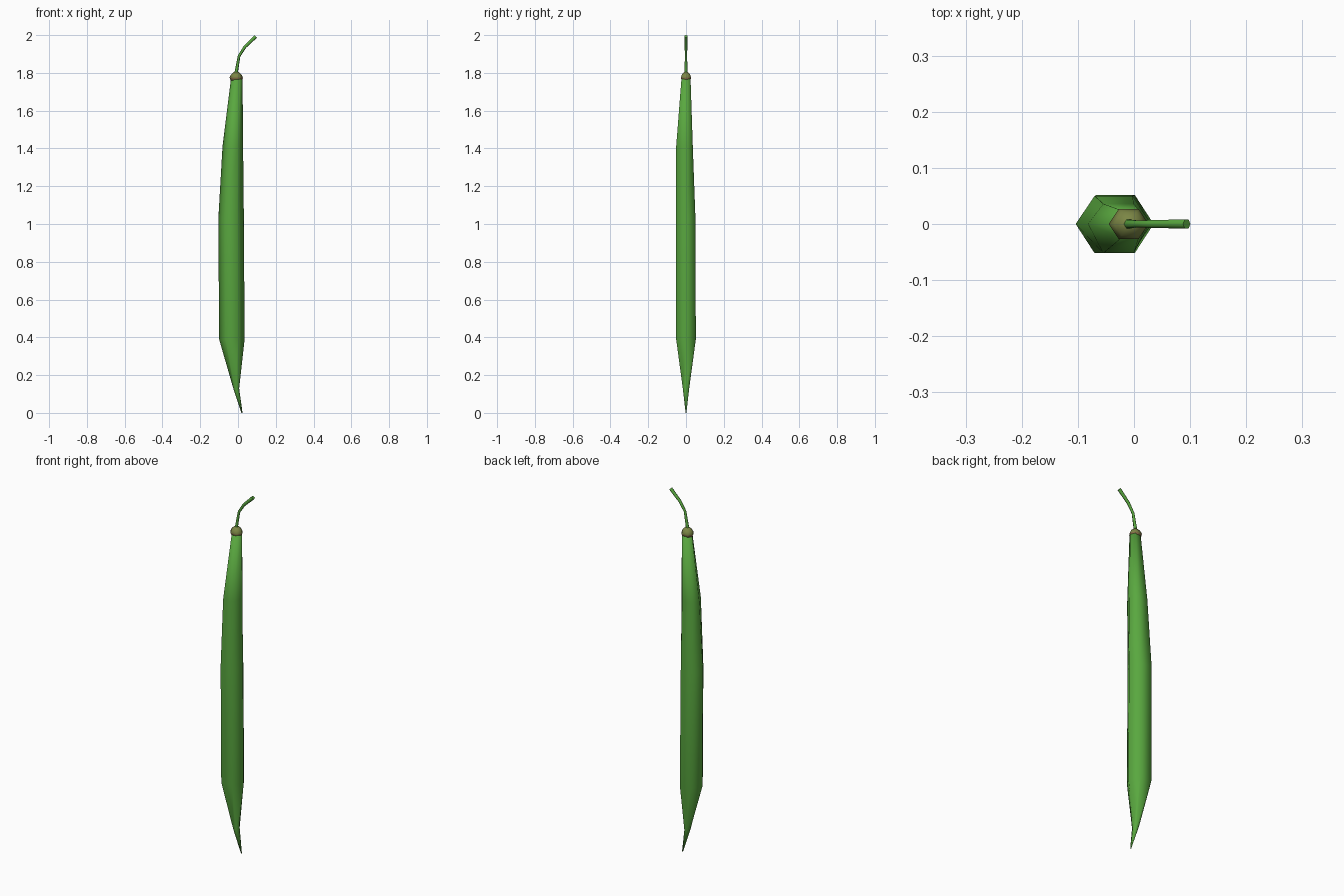
import bpy, bmesh, math
from mathutils import Vector

if "Cube" in bpy.data.objects:
    bpy.data.objects.remove(bpy.data.objects["Cube"])


def material(name, rgb):
    m = bpy.data.materials.new(name)
    m.diffuse_color = (*rgb, 1)
    m.use_nodes = True
    m.node_tree.nodes["Principled BSDF"].inputs["Base Color"].default_value = m.diffuse_color
    return m


green = material("bean_green", (0.10, 0.39, 0.05))
olive = material("cap_olive", (0.20, 0.24, 0.06))
brown = material("cap_brown", (0.22, 0.15, 0.06))


def loft(name, rings, mats, rule=None):
    """Skin a list of rings (equal point counts) and close both ends."""
    bm = bmesh.new()
    loops = [[bm.verts.new(p) for p in ring] for ring in rings]
    n = len(loops[0])
    for a, b in zip(loops, loops[1:]):
        for i in range(n):
            j = (i + 1) % n
            bm.faces.new((a[i], a[j], b[j], b[i]))
    bm.faces.new(loops[0][::-1])
    bm.faces.new(loops[-1])
    bmesh.ops.remove_doubles(bm, verts=bm.verts, dist=1e-5)
    bmesh.ops.recalc_face_normals(bm, faces=bm.faces)
    for f in bm.faces:
        f.smooth = True
        if rule:
            f.material_index = rule(f)
    me = bpy.data.meshes.new(name)
    bm.to_mesh(me)
    bm.free()
    for m in mats:
        me.materials.append(m)
    ob = bpy.data.objects.new(name, me)
    bpy.context.collection.objects.link(ob)
    return ob


def hex_ring(z, x0, x1, y0, y1):
    """Level six-sided ring filling the given x and y limits."""
    cx, rx = (x0 + x1) / 2, (x1 - x0) / 2
    pts = []
    for i in range(6):
        s = math.sin(i * math.pi / 3)
        y = 0 if abs(s) < 0.1 else (y1 if s > 0 else y0)
        pts.append((cx + rx * math.cos(i * math.pi / 3), y, z))
    return pts


# Pod: z, left, right, front, back
pod = [(0.0, 0.018, 0.024, -0.002, 0.002),
       (0.13, -0.025, 0.006, -0.017, 0.017),
       (0.39, -0.100, 0.035, -0.052, 0.052),
       (1.03, -0.104, 0.031, -0.052, 0.050),
       (1.41, -0.082, 0.027, -0.052, 0.036),
       (1.77, -0.037, 0.024, -0.024, 0.024)]
loft("bean_pod", [hex_ring(*s) for s in pod], [green])

# Cap at the top of the pod
cap = [(1.755, -0.036, 0.022, -0.022, 0.022),
       (1.775, -0.045, 0.026, -0.027, 0.027),
       (1.792, -0.036, 0.018, -0.021, 0.021),
       (1.806, -0.020, 0.002, -0.009, 0.009)]
loft("cap", [hex_ring(*s) for s in cap], [brown, olive],
     lambda f: 1 if f.calc_center_median().z > 1.776 else 0)

# Bent stem, slightly thicker towards the cut end
path = [Vector(p) for p in ((-0.011, 0, 1.795), (0.006, 0, 1.89),
                            (0.036, 0, 1.937), (0.094, 0, 1.993))]
radii = (0.009, 0.007, 0.008, 0.0095)
rings = []
for k, (p, r) in enumerate(zip(path, radii)):
    t = (path[min(k + 1, 3)] - path[max(k - 1, 0)]).normalized()
    side = Vector((0, 1, 0))
    up = t.cross(side)
    rings.append([p + r * (math.cos(a) * up + math.sin(a) * side)
                  for a in (i * math.pi / 3 for i in range(6))])
stem = loft("stem", rings, [green])

# Sharp edge at the cut end of the stem
for o in bpy.context.selected_objects:
    o.select_set(False)
stem.select_set(True)
bpy.context.view_layer.objects.active = stem
bpy.ops.object.shade_smooth_by_angle(angle=math.radians(65))
